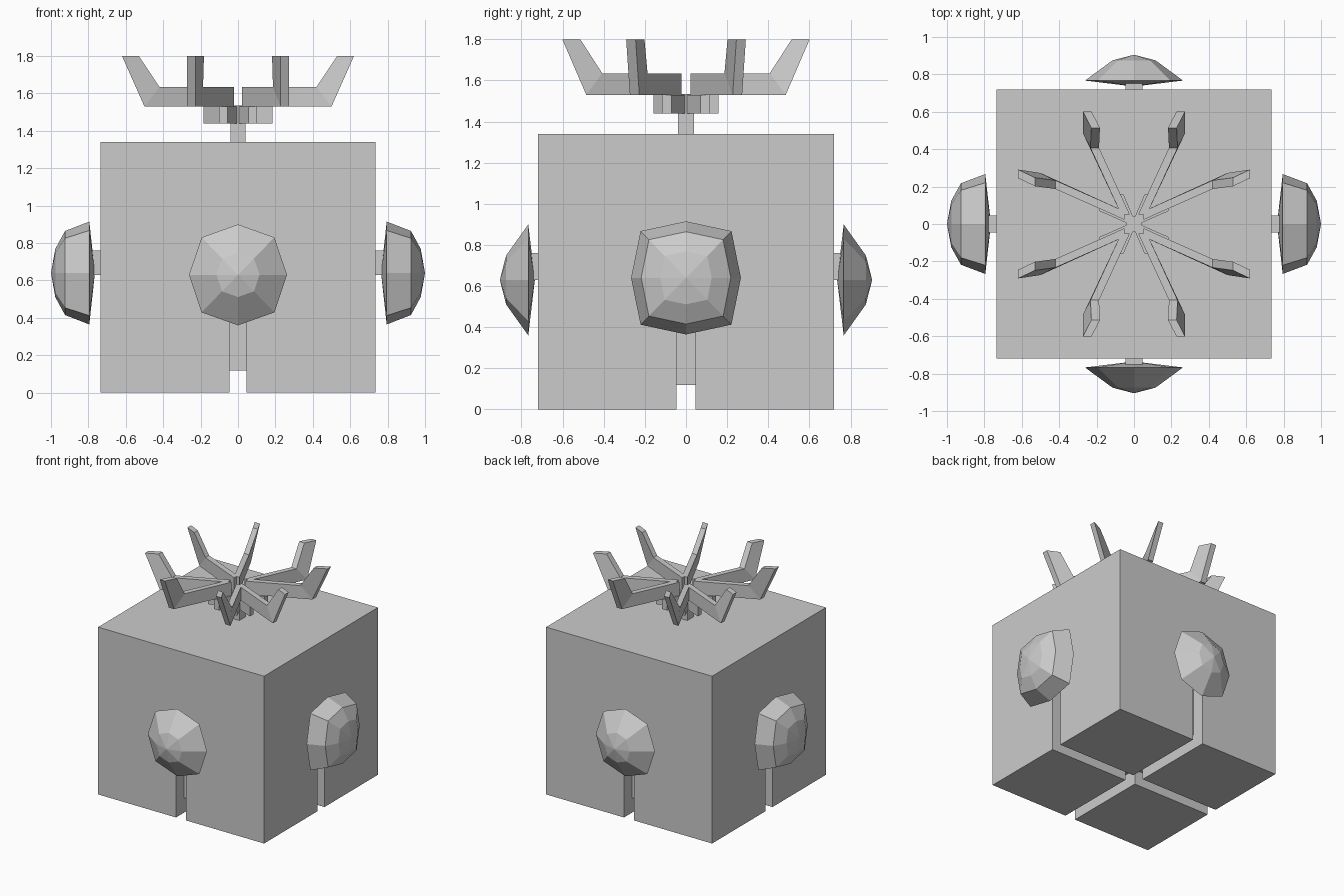
import bpy, bmesh
from math import sin, cos, pi
from mathutils import Matrix, Vector

if "Cube" in bpy.data.objects:
    bpy.data.objects.remove(bpy.data.objects["Cube"])


def add_object(name, bm):
    bmesh.ops.recalc_face_normals(bm, faces=bm.faces[:])
    mesh = bpy.data.meshes.new(name)
    bm.to_mesh(mesh)
    bm.free()
    ob = bpy.data.objects.new(name, mesh)
    bpy.context.collection.objects.link(ob)
    return ob


def box(name, lo, hi):
    lo, hi = Vector(lo), Vector(hi)
    bm = bmesh.new()
    bmesh.ops.create_cube(bm, size=1)
    bmesh.ops.scale(bm, vec=hi - lo, verts=bm.verts[:])
    bmesh.ops.translate(bm, vec=(lo + hi) / 2, verts=bm.verts[:])
    return add_object(name, bm)


# Block body with crossed floor channels and a shallow groove up each side
X, Y, W = 0.735, 0.72, 0.045
body = box("body", (-X, -Y, 0), (X, Y, 1.34))
cutters = [box("channel_x", (-1, -W, -0.1), (1, W, 0.12)),
           box("channel_y", (-W, -1, -0.1), (W, 1, 0.12))]
for s in (-1, 1):
    xs = sorted((s * (X - 0.1), s))
    ys = sorted((s * (Y - 0.1), s))
    cutters.append(box("groove_x", (xs[0], -W, -0.1), (xs[1], W, 0.63)))
    cutters.append(box("groove_y", (-W, ys[0], -0.1), (W, ys[1], 0.63)))
for c in cutters:
    m = body.modifiers.new("cut", 'BOOLEAN')
    m.operation, m.solver, m.object = 'DIFFERENCE', 'EXACT', c
    c.hide_render = True
    c.hide_set(True)


# Faceted eight-sided knob, lathed outwards along +x then turned into place
def knob(name, back, rings, tip, diag, turn, zc):
    bm = bmesh.new()
    loops = []
    for x, r in rings:
        loops.append([bm.verts.new((x, r * (diag if i % 2 else 1) * cos(i * pi / 4),
                                    r * (diag if i % 2 else 1) * sin(i * pi / 4) * 1.03))
                      for i in range(8)])
    b, t = bm.verts.new((back, 0, 0)), bm.verts.new((tip, 0, 0))
    for i in range(8):
        j = (i + 1) % 8
        bm.faces.new((b, loops[0][j], loops[0][i]))
        bm.faces.new((t, loops[-1][i], loops[-1][j]))
        for p, q in zip(loops, loops[1:]):
            bm.faces.new((p[i], p[j], q[j], q[i]))
    bm.transform(Matrix.Translation((0, 0, zc)) @ Matrix.Rotation(turn, 4, 'Z'))
    add_object(name, bm)


side_rings = [(0.795, 0.267), (0.925, 0.218), (0.977, 0.125)]
front_rings = [(0.767, 0.262), (0.875, 0.115)]
knob("right_knob", 0.765, side_rings, 1.0, 1.17, 0, 0.64)
knob("left_knob", 0.765, side_rings, 1.0, 1.17, pi, 0.64)
knob("back_knob", 0.735, front_rings, 0.905, 1.05, pi / 2, 0.63)
knob("front_knob", 0.735, front_rings, 0.905, 1.05, -pi / 2, 0.63)

# Short stems holding the knobs
for s in (-1, 1):
    xs = sorted((s * (X - 0.1), s * 0.785))
    ys = sorted((s * (Y - 0.1), s * 0.755))
    box("side_stem", (xs[0], -W, 0.63), (xs[1], W, 0.76))
    box("end_stem", (-W, ys[0], 0.63), (W, ys[1], 0.76))

# Post under the crown
box("crown_post", (-0.04, -0.04, 1.34), (0.04, 0.04, 1.535))


# Strip lofted through stations of (bottom, top), each point = (run, offset, z)
def strip(bm, stations, along_y, sx, sy, w=0.023):
    def vert(p, d):
        a, b = p[0], p[1] + d
        return bm.verts.new((sx * b, sy * a, p[2]) if along_y else (sx * a, sy * b, p[2]))
    loops = [[vert(lo, -w), vert(lo, w), vert(hi, w), vert(hi, -w)] for lo, hi in stations]
    bm.faces.new(loops[0])
    bm.faces.new(loops[-1])
    for p, q in zip(loops, loops[1:]):
        for i in range(4):
            j = (i + 1) % 4
            bm.faces.new((p[i], p[j], q[j], q[i]))


# Eight bent crown arms with stepped roots
for along_y in (False, True):
    k = 0.97 if along_y else 1.0
    foot = 0.158 if along_y else 0.185
    arm = [((0.05, 0.045, 1.53), (0.05, 0.045, 1.635)),
           ((0.50 * k, 0.25, 1.53), (0.42 * k, 0.21, 1.635)),
           ((0.62 * k, 0.25 if along_y else 0.268, 1.8),
            (0.53 * k, 0.205 if along_y else 0.225, 1.8))]
    root = [((0.02, 0.02, 1.44), (0.02, 0.02, 1.53)),
            ((foot, foot / 2, 1.44), (foot, foot / 2, 1.53))]
    for sx in (-1, 1):
        for sy in (-1, 1):
            bm = bmesh.new()
            strip(bm, arm, along_y, sx, sy)
            strip(bm, root, along_y, sx, sy)
            add_object("crown_arm", bm)
